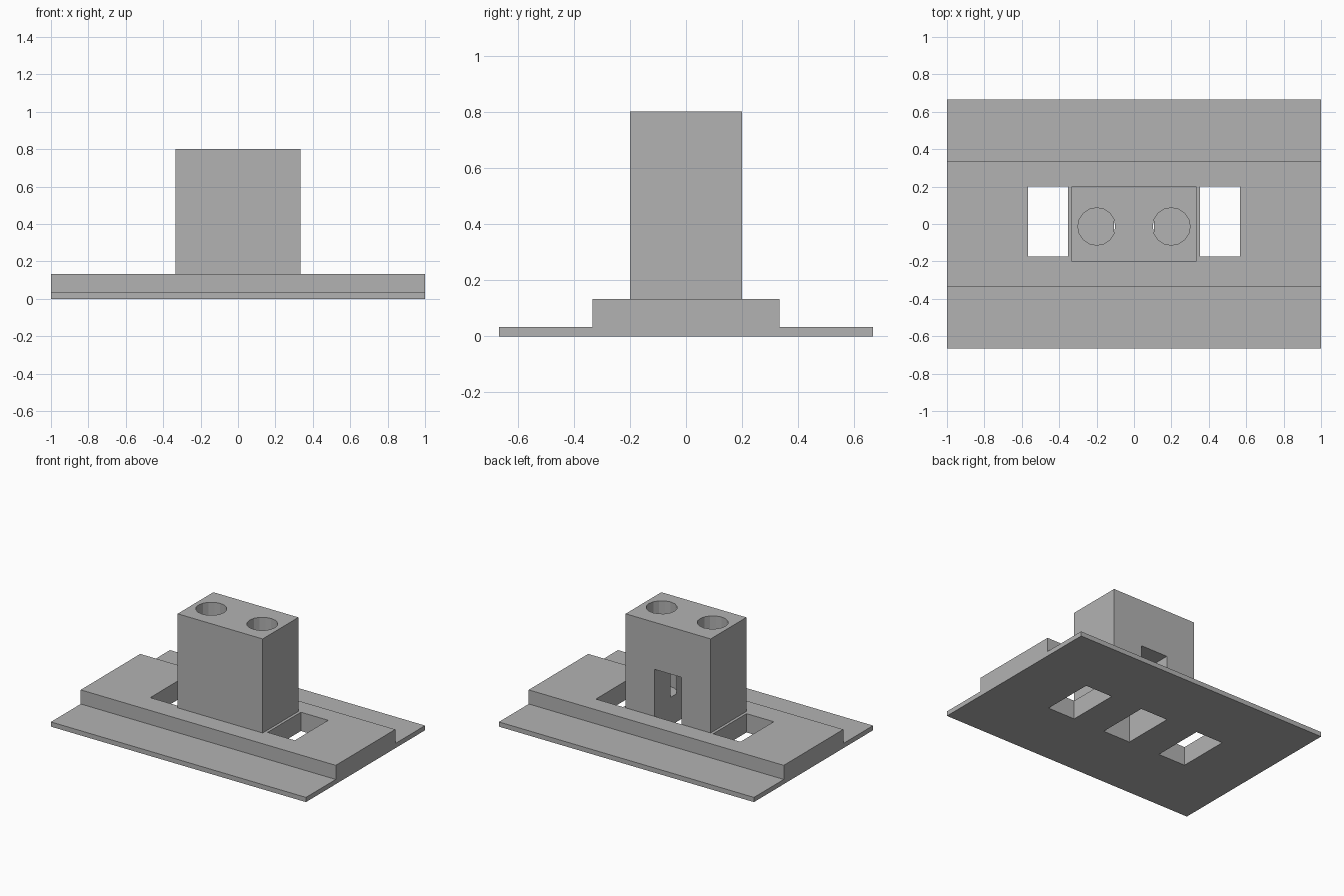
import bpy
import bmesh
from mathutils import Matrix, Vector

old = bpy.data.objects.get("Cube")
if old:
    bpy.data.objects.remove(old, do_unlink=True)

UNIT = 1 / 150  # the part is laid out in whole steps of this size

grey = bpy.data.materials.new("plain grey")
grey.use_nodes = True
grey.diffuse_color = (0.45, 0.45, 0.45, 1)
grey.node_tree.nodes["Principled BSDF"].inputs["Base Color"].default_value = grey.diffuse_color


def finish(name, bm):
    bmesh.ops.scale(bm, vec=Vector((UNIT,) * 3), verts=bm.verts)
    bmesh.ops.recalc_face_normals(bm, faces=bm.faces)
    mesh = bpy.data.meshes.new(name)
    bm.to_mesh(mesh)
    bm.free()
    mesh.materials.append(grey)
    obj = bpy.data.objects.new(name, mesh)
    bpy.context.collection.objects.link(obj)
    return obj


def box(name, low, high):
    low, high = Vector(low), Vector(high)
    bm = bmesh.new()
    place = Matrix.Translation((low + high) / 2) @ Matrix.Diagonal((high - low).to_4d())
    bmesh.ops.create_cube(bm, size=1, matrix=place)
    return finish(name, bm)


def rod(name, x, y, bottom, top, radius):
    bm = bmesh.new()
    bmesh.ops.create_cone(bm, cap_ends=True, segments=16, radius1=radius, radius2=radius,
                          depth=top - bottom,
                          matrix=Matrix.Translation((x, y, (bottom + top) / 2)))
    return finish(name, bm)


def cut(target, cutter):
    mod = target.modifiers.new("cut", "BOOLEAN")
    mod.operation = "DIFFERENCE"
    mod.solver = "EXACT"
    mod.object = cutter
    bpy.context.view_layer.objects.active = target
    bpy.ops.object.modifier_apply(modifier=mod.name)
    bpy.data.objects.remove(cutter, do_unlink=True)


# Stepped base: one profile extruded along x
profile = [(-100, 0), (100, 0), (100, 5), (50, 5), (50, 20), (-50, 20), (-50, 5), (-100, 5)]
bm = bmesh.new()
face = bm.faces.new([bm.verts.new((-150, y, z)) for y, z in profile])
side = bmesh.ops.extrude_face_region(bm, geom=[face])["geom"]
bmesh.ops.translate(bm, vec=(300, 0, 0),
                    verts=[v for v in side if isinstance(v, bmesh.types.BMVert)])
base = finish("stepped_base", bm)

# Three equal rectangular openings through the base
for x in (-69, 0, 69):
    cut(base, box("opening_cutter", (x - 16, -26, -10), (x + 16, 30, 40)))

# Tower with a cavity open to the back and below
tower = box("tower", (-50, -30, 20), (50, 30, 120))
cut(tower, box("cavity_cutter", (-16, -26, 0), (16, 45, 70)))

# Two round sockets sunk from the top
for x in (-30, 30):
    cut(tower, rod("socket_cutter", x, -2, 30, 140, 15))
